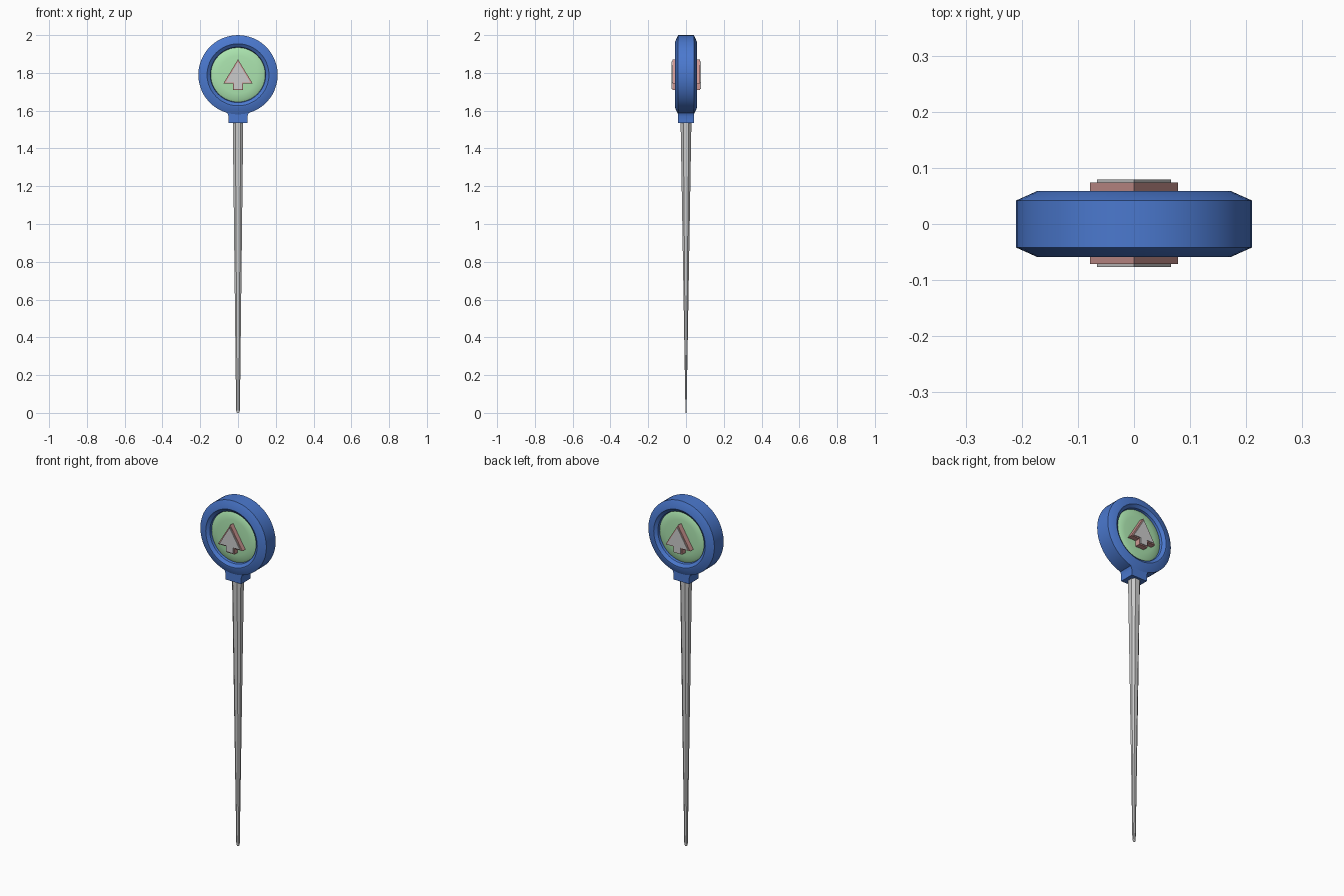
import bpy, bmesh, math

if "Cube" in bpy.data.objects:
    bpy.data.objects.remove(bpy.data.objects["Cube"])

CZ = 1.79  # height of the round head's centre


def material(name, rgb):
    m = bpy.data.materials.new(name)
    m.diffuse_color = (*rgb, 1)
    m.use_nodes = True
    m.node_tree.nodes["Principled BSDF"].inputs["Base Color"].default_value = m.diffuse_color
    return m


BLUE = material("blue", (0.07, 0.19, 0.62))
GREEN = material("green", (0.41, 0.78, 0.43))
PINK = material("pink", (0.62, 0.31, 0.29))


def finish(bm, name, mat=None, smooth=None):
    bmesh.ops.recalc_face_normals(bm, faces=bm.faces)
    me = bpy.data.meshes.new(name)
    bm.to_mesh(me)
    bm.free()
    ob = bpy.data.objects.new(name, me)
    bpy.context.collection.objects.link(ob)
    if mat:
        me.materials.append(mat)
    if smooth:
        bpy.ops.object.select_all(action='DESELECT')
        ob.select_set(True)
        bpy.context.view_layer.objects.active = ob
        bpy.ops.object.shade_smooth_by_angle(angle=math.radians(smooth))
    return ob


def bridge(bm, a, b):
    for i in range(len(a)):
        j = (i + 1) % len(a)
        bm.faces.new((a[i], a[j], b[j], b[i]))


def lathe(name, profile, mat, closed, n=48):
    """Revolve (radius, y) points about the head's y axis."""
    bm = bmesh.new()
    rings = [[bm.verts.new((r * math.sin(math.tau * k / n), y,
                            CZ + r * math.cos(math.tau * k / n)))
              for k in range(n)] for r, y in profile]
    for a, b in zip(rings, rings[1:]):
        bridge(bm, a, b)
    if closed:
        bridge(bm, rings[-1], rings[0])
    else:
        bm.faces.new(rings[0])
        bm.faces.new(rings[-1])
    return finish(bm, name, mat, 32)


def prism(name, half, y0, y1, mat=None, smooth=None):
    """Extrude a left-right symmetric (x, z) outline from y0 to y1."""
    pts = half + [(-x, z) for x, z in reversed(half) if x > 0]
    bm = bmesh.new()
    a, b = [[bm.verts.new((x, y, z)) for x, z in pts] for y in (y0, y1)]
    bridge(bm, a, b)
    bm.faces.new(a)
    bm.faces.new(b)
    return finish(bm, name, mat, smooth)


# Ring with chamfered rims
half_ring = [(0.21, 0.042), (0.172, 0.059), (0.164, 0.059), (0.147, 0.046), (0.143, 0.025)]
lathe("ring", half_ring + [(r, -y) for r, y in reversed(half_ring)], BLUE, True)

# Softly domed disc inside the ring, seen on both sides
half_disc = [(0.05, 0.045), (0.10, 0.0435), (0.13, 0.040), (0.144, 0.033)]
lathe("disc", half_disc + [(r, -y) for r, y in reversed(half_disc)], GREEN, False)

# Neck flaring into the ring
prism("neck", [(0.0, 1.64), (0.088, 1.612), (0.068, 1.602), (0.056, 1.588),
               (0.05, 1.57), (0.05, 1.535)], -0.042, 0.042, BLUE, 30)

# Raised arrow emblem with a thin inset cap on each side
arrow = [(0.0, 1.872), (0.078, 1.743), (0.027, 1.743), (0.027, 1.71)]
cap = [(0.0, 1.859), (0.066, 1.749), (0.021, 1.749), (0.021, 1.716)]
for side, s, y1, y2 in (("front", -1, 0.071, 0.077), ("back", 1, 0.074, 0.079)):
    prism("arrow_" + side, arrow, s * 0.03, s * y1, PINK)
    prism("arrow_cap_" + side, cap, s * 0.06, s * y2)

# Tapered spike with chamfered corners: (z, half width, half depth)
bm = bmesh.new()
loops = []
for z, w, d in ((0, 0.006, 0.002), (0.012, 0.010, 0.003), (1.56, 0.028, 0.029)):
    loops.append([bm.verts.new((x * w, y * d, z)) for x, y in
                  ((1, .5), (.5, 1), (-.5, 1), (-1, .5), (-1, -.5), (-.5, -1), (.5, -1), (1, -.5))])
for a, b in zip(loops, loops[1:]):
    bridge(bm, a, b)
bm.faces.new(loops[0])
bm.faces.new(loops[-1])
finish(bm, "spike")
